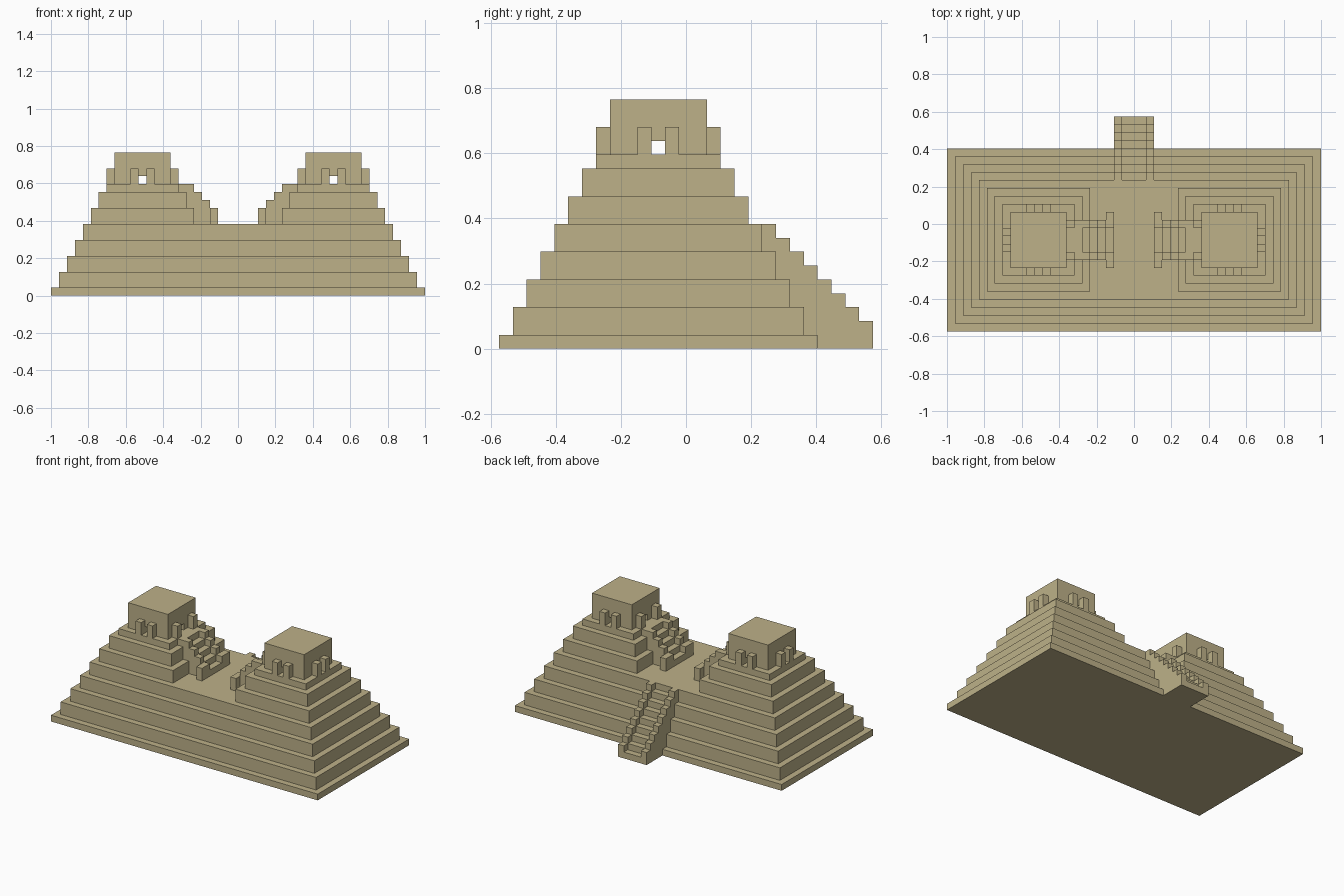
import bpy
import bmesh

U = 2 / 47          # one building block
CY = -2             # centre line of the pyramid in y, in blocks

cube = bpy.data.objects.get("Cube")
if cube:
    bpy.data.objects.remove(cube, do_unlink=True)

stone = bpy.data.materials.new("sandstone")
stone.use_nodes = True
COLOUR = (0.51, 0.44, 0.25, 1)
stone.diffuse_color = COLOUR
stone.node_tree.nodes["Principled BSDF"].inputs["Base Color"].default_value = COLOUR


def finish(name, bm):
    bmesh.ops.recalc_face_normals(bm, faces=bm.faces)
    mesh = bpy.data.meshes.new(name)
    bm.to_mesh(mesh)
    bm.free()
    mesh.materials.append(stone)
    ob = bpy.data.objects.new(name, mesh)
    bpy.context.collection.objects.link(ob)
    return ob


def box(name, x, y, z):
    """Box from (low, high) ranges given in blocks."""
    bm = bmesh.new()
    bmesh.ops.create_cube(bm, size=1)
    for v in bm.verts:
        for i, (lo, hi) in enumerate((x, y, z)):
            v.co[i] = ((lo + hi) / 2 + v.co[i] * (hi - lo)) * U
    return finish(name, bm)


def around(c, half):
    return (c - half, c + half)


def prism(name, profile, side, place):
    """Extrude a (run, height) profile across the side range."""
    bm = bmesh.new()
    face = bm.faces.new([bm.verts.new(place(r, side[0], h)) for r, h in profile])
    new = bmesh.ops.extrude_face_region(bm, geom=[face])["geom"]
    shift = place(0, side[1], 0) - place(0, side[0], 0)
    bmesh.ops.translate(bm, vec=shift, verts=[g for g in new if isinstance(g, bmesh.types.BMVert)])
    return finish(name, bm)


def stepped(start, count, top, floor):
    """Outline of a descending staircase, one block per step."""
    pts = [(start, floor), (start, top)]
    for i in range(count):
        pts += [(i + 1, top - i), (i + 1, top - i - 1)]
    pts[-1] = (count, floor)
    return pts


def staircase(name, count, top, floor, landing, place):
    steps = stepped(0, count, top - 1, floor)
    if landing:
        steps = [(-landing, floor), (-landing, top), (0, top)] + steps[1:]
    prism(name + "_steps", steps, (-1.5, 1.5), place)
    for label, side in (("a", (1.5, 2.5)), ("b", (-2.5, -1.5))):
        prism(name + "_side_wall_" + label, stepped(-landing, count, top, floor), side, place)


from mathutils import Vector

# Wide lower terraces
for i in range(5):
    z = (0, 1) if i == 0 else (2 * i - 1, 2 * i + 1)
    box(f"lower_terrace_{i + 1}", around(0, 23.5 - i), around(CY, 11.5 - i), z)

# Main stair at the back
staircase("main_stair", 8, 9, 0, 0, lambda r, s, h: Vector((s, 5.5 + r, h)) * U)

for side, m in (("right", -1), ("left", 1)):
    cx = 12 * m

    # Upper terraces
    for i, z in enumerate(((9, 11), (11, 13), (13, 14))):
        box(f"{side}_upper_terrace_{i + 1}", around(cx, 6.5 - i), around(CY, 6.5 - i), z)

    # Temple with crossing passages
    temple = box(f"{side}_temple", around(cx, 3.5), around(CY, 3.5), (14, 18))
    cutters = [
        box("passage_cutter", around(cx, 0.5), around(CY, 5), (13.5, 15)),
        box("passage_cutter", around(cx, 5), around(CY, 0.5), (13.5, 15)),
    ]
    for c in cutters:
        c.hide_render = True
        mod = temple.modifiers.new("passage", "BOOLEAN")
        mod.operation = "DIFFERENCE"
        mod.solver = "EXACT"
        mod.object = c
    bpy.context.view_layer.update()
    deps = bpy.context.evaluated_depsgraph_get()
    cut = bpy.data.meshes.new_from_object(temple.evaluated_get(deps))
    temple.modifiers.clear()
    temple.data = cut
    for c in cutters:
        bpy.data.objects.remove(c, do_unlink=True)

    # Door pillars on the front, back and outer sides
    for k in (-1, 1):
        for label, d in (("front", -4), ("back", 4)):
            box(f"{side}_{label}_door_pillar", around(cx + k, 0.5), around(CY + d, 0.5), (14, 16))
        box(f"{side}_outer_door_pillar", around(cx + 4 * m, 0.5), around(CY + k, 0.5), (14, 16))
        # Posts at the head and foot of the inner stair
        box(f"{side}_stair_head_post", around(8 * m, 0.5), around(CY + 2 * k, 0.5), (14, 16))
        box(f"{side}_stair_foot_post", around(3 * m, 0.5), around(CY + 2.5 * k, 1), (9, 11))

    # Inner stair down to the court
    staircase(f"{side}_inner_stair", 4, 14, 9, 1,
              lambda r, s, h: Vector((m * (6.5 - r), CY + s, h)) * U)
